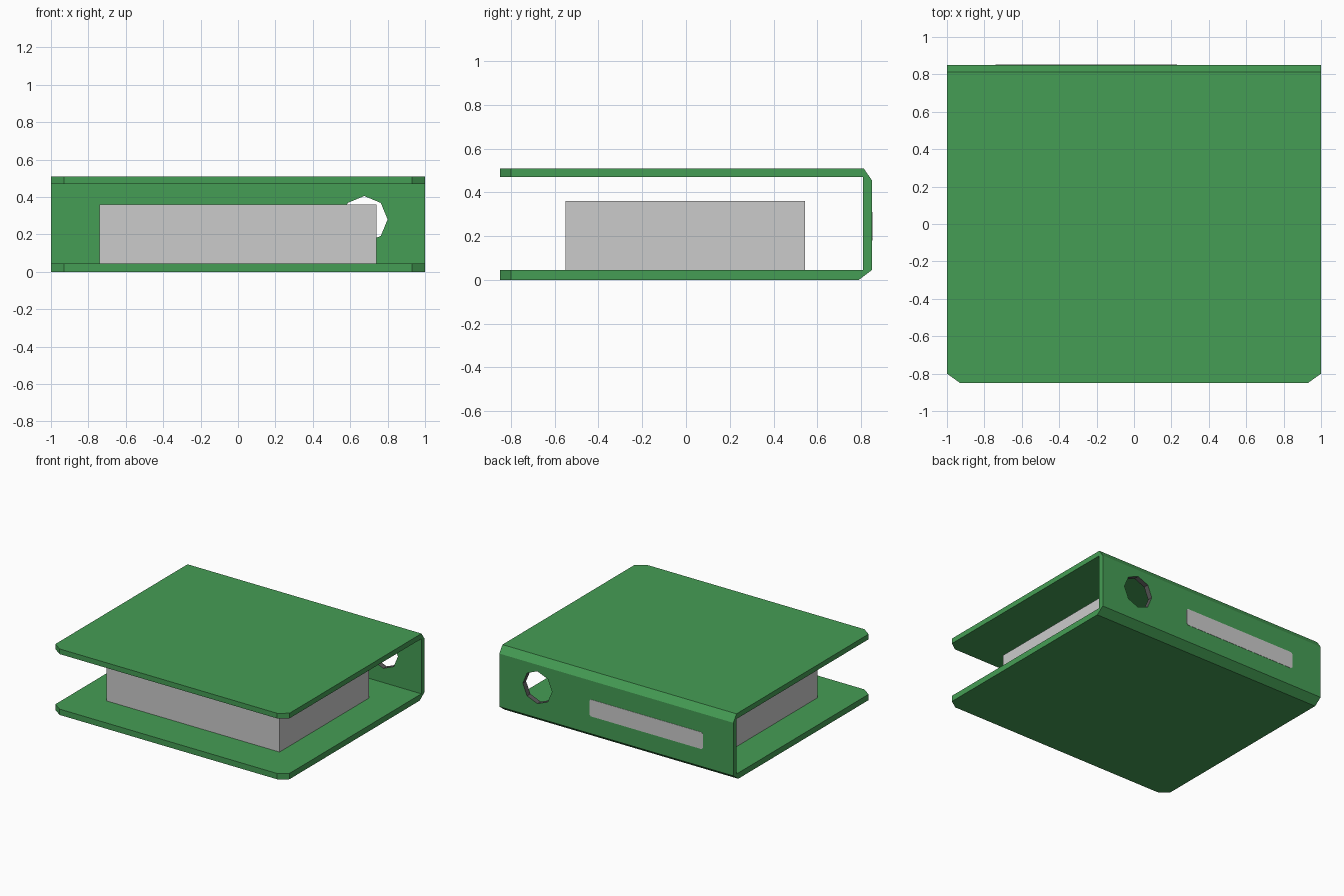
import bpy, bmesh, math
from mathutils import Matrix

if "Cube" in bpy.data.objects:
    bpy.data.objects.remove(bpy.data.objects["Cube"])


def material(name, rgb):
    m = bpy.data.materials.new(name)
    m.diffuse_color = (*rgb, 1)
    m.use_nodes = True
    m.node_tree.nodes["Principled BSDF"].inputs["Base Color"].default_value = m.diffuse_color
    return m


GREEN = material("green_cover", (0.06, 0.34, 0.09))
PAPER = material("paper_grey", (0.60, 0.60, 0.60))
RIM = material("dark_grey_rim", (0.10, 0.10, 0.10))


def finish(bm, name, mats):
    bmesh.ops.recalc_face_normals(bm, faces=bm.faces)
    me = bpy.data.meshes.new(name)
    bm.to_mesh(me)
    bm.free()
    for m in mats:
        me.materials.append(m)
    ob = bpy.data.objects.new(name, me)
    bpy.context.collection.objects.link(ob)
    return ob


def box(name, x, y, z, mat):
    bm = bmesh.new()
    bmesh.ops.create_cube(bm, size=1)
    for v in bm.verts:
        v.co = [lo + (c + 0.5) * (hi - lo) for c, (lo, hi) in zip(v.co, (x, y, z))]
    return finish(bm, name, [mat])


# Folder cover: U-shaped side profile (y, z) extruded across x
profile = [(-0.85, 0), (0.79, 0), (0.85, 0.045), (0.85, 0.455), (0.812, 0.51),
           (-0.85, 0.51), (-0.85, 0.47), (0.81, 0.47), (0.81, 0.045), (-0.85, 0.045)]
bm = bmesh.new()
face = bm.faces.new([bm.verts.new((-1, y, z)) for y, z in profile])
ext = bmesh.ops.extrude_face_region(bm, geom=[face])
for v in ext["geom"]:
    if isinstance(v, bmesh.types.BMVert):
        v.co.x = 1
# clipped front corners
for s in (-1, 1):
    bmesh.ops.bisect_plane(bm, geom=bm.verts[:] + bm.edges[:] + bm.faces[:],
                           plane_co=(s, -0.80, 0), plane_no=(s * 0.05, -0.07, 0),
                           clear_outer=True)
    bmesh.ops.holes_fill(bm, edges=[e for e in bm.edges if e.is_boundary], sides=0)
cover = finish(bm, "binder_cover", [GREEN, RIM])

# Octagonal finger hole through the spine, with dark rim
bm = bmesh.new()
bmesh.ops.create_cone(bm, cap_ends=True, segments=8, radius1=0.125, radius2=0.125, depth=0.2,
                      matrix=Matrix.Translation((0.675, 0.83, 0.28)) @ Matrix.Rotation(math.pi / 2, 4, 'X'))
for f in bm.faces:
    f.material_index = 1
cutter = finish(bm, "finger_hole_cutter", [GREEN, RIM])
cutter.hide_render = True
cutter.hide_viewport = False
cutter.display_type = 'WIRE'
mod = cover.modifiers.new("finger_hole", 'BOOLEAN')
mod.operation = 'DIFFERENCE'
mod.solver = 'EXACT'
mod.object = cutter

# Paper block
box("paper_stack", (-0.74, 0.74), (-0.55, 0.545), (0.045, 0.36), PAPER)

# Spine label: thin plate with clipped corners
bm = bmesh.new()
x0, x1, z0, z1, c = -0.74, 0.23, 0.18, 0.31, 0.012
outline = [(x0 + c, z0), (x1 - c, z0), (x1, z0 + c), (x1, z1 - c),
           (x1 - c, z1), (x0 + c, z1), (x0, z1 - c), (x0, z0 + c)]
face = bm.faces.new([bm.verts.new((x, 0.848, z)) for x, z in outline])
ext = bmesh.ops.extrude_face_region(bm, geom=[face])
for v in ext["geom"]:
    if isinstance(v, bmesh.types.BMVert):
        v.co.y = 0.852
finish(bm, "spine_label", [PAPER])
